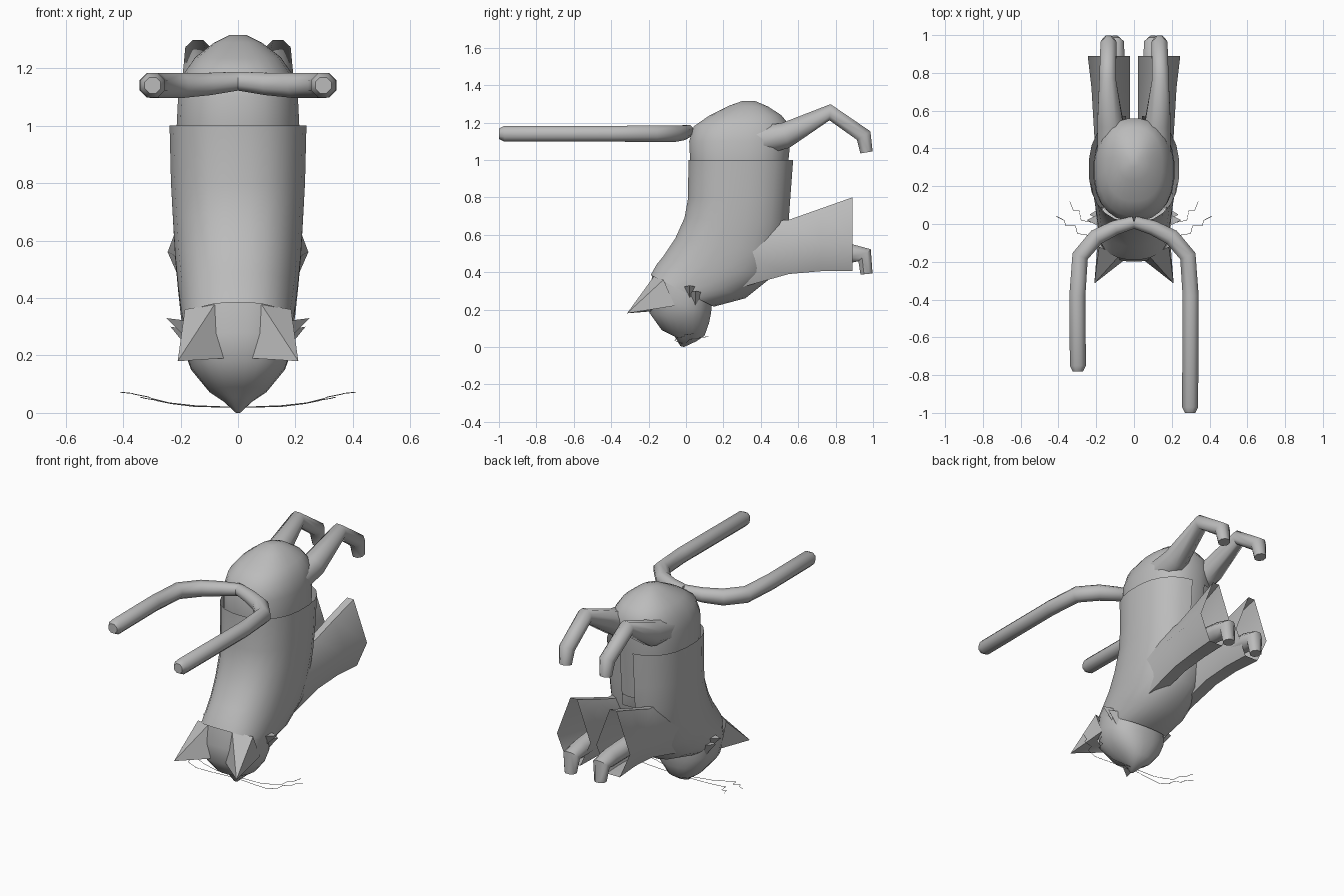
import bpy, bmesh, math
from mathutils import Vector

if "Cube" in bpy.data.objects:
    bpy.data.objects.remove(bpy.data.objects["Cube"])

grey = bpy.data.materials.new("plain grey")
grey.diffuse_color = (0.5, 0.5, 0.5, 1)
grey.use_nodes = True
grey.node_tree.nodes["Principled BSDF"].inputs["Base Color"].default_value = grey.diffuse_color


def finish(name, bm, angle=50, mirror=False):
    bmesh.ops.recalc_face_normals(bm, faces=bm.faces)
    me = bpy.data.meshes.new(name)
    bm.to_mesh(me)
    bm.free()
    ob = bpy.data.objects.new(name, me)
    bpy.context.collection.objects.link(ob)
    me.materials.append(grey)
    if mirror:
        ob.modifiers.new("mirror", 'MIRROR').use_clip = False
    bpy.ops.object.select_all(action='DESELECT')
    bpy.context.view_layer.objects.active = ob
    ob.select_set(True)
    bpy.ops.object.shade_smooth_by_angle(angle=math.radians(angle))
    return ob


def skin(bm, rings, cap0=False, cap1=False, skip=()):
    """Bridge rings of points; skip holds (row, side) faces left open."""
    vs = [[bm.verts.new(p) for p in r] for r in rings]
    n = len(vs[0])
    for i in range(len(vs) - 1):
        for j in range(n):
            if (i, j) not in skip:
                k = (j + 1) % n
                bm.faces.new((vs[i][j], vs[i][k], vs[i + 1][k], vs[i + 1][j]))
    if cap0:
        bm.faces.new(vs[0])
    if cap1:
        bm.faces.new(vs[-1])


def oval(front, back, w, n=24, power=0.85):
    """Rounded ring between two (y, z) points, w = half width in x."""
    out = []
    for j in range(n):
        a = 2 * math.pi * (j - 0.5) / n       # side 0 is centred on the rear
        c, s = math.cos(a), math.sin(a)
        t = 0.5 + 0.5 * math.copysign(abs(c) ** power, c)
        x = w * math.copysign(abs(s) ** power, s)
        out.append((x, front[0] + (back[0] - front[0]) * t,
                    front[1] + (back[1] - front[1]) * t))
    return out


def tube(name, pts, ref, n=8, mirror=True):
    """Tube along (x, y, z, radius) points; ref is normal to the path."""
    bm, rings, ref = bmesh.new(), [], Vector(ref)
    P = [Vector(p[:3]) for p in pts]
    for i, p in enumerate(P):
        a = (p - P[i - 1]).normalized() if i else Vector()
        b = (P[i + 1] - p).normalized() if i < len(P) - 1 else Vector()
        side = (a + b).normalized().cross(ref).normalized()
        r = pts[i][3]
        rings.append([p + r * (math.cos(q) * side + math.sin(q) * ref)
                      for q in (2 * math.pi * (j + 0.5) / n for j in range(n))])
    skin(bm, rings, True, True)
    return finish(name, bm, 50, mirror)


# robe: open at the hem, with a narrow slit down the belly side
bm = bmesh.new()
skin(bm, [oval(*r) for r in (
    ((0.01, 1.00), (0.575, 1.00), 0.24), ((0.01, 0.80), (0.56, 0.80), 0.235),
    ((-0.01, 0.69), (0.55, 0.66), 0.228), ((-0.06, 0.58), (0.52, 0.50), 0.22),
    ((-0.12, 0.49), (0.47, 0.38), 0.21), ((-0.16, 0.44), (0.32, 0.26), 0.20),
    ((-0.19, 0.385), (0.15, 0.215), 0.19))], skip={(0, 0), (1, 0)})
finish("robe", bm)

# lower torso and rump
bm = bmesh.new()
skin(bm, [oval(*r) for r in (
    ((0.03, 0.70), (0.52, 0.70), 0.20), ((0.02, 1.00), (0.55, 1.00), 0.215),
    ((0.015, 1.10), (0.56, 1.10), 0.21), ((0.04, 1.18), (0.56, 1.18), 0.19),
    ((0.12, 1.235), (0.51, 1.24), 0.15), ((0.23, 1.29), (0.44, 1.285), 0.085),
    ((0.30, 1.315), (0.37, 1.315), 0.03))], True, True)
finish("rump", bm)

# head tapering to the nose
bm = bmesh.new()
skin(bm, [oval(*r) for r in (
    ((-0.18, 0.39), (0.14, 0.23), 0.188), ((-0.20, 0.28), (0.135, 0.18), 0.19),
    ((-0.195, 0.18), (0.125, 0.13), 0.165), ((-0.13, 0.09), (0.10, 0.06), 0.10),
    ((-0.06, 0.055), (0.055, 0.03), 0.05), ((-0.03, 0.005), (-0.01, 0.0), 0.01))],
    True, True)
finish("head", bm)

# ears: pointed shells with a hollow on the face side
bm = bmesh.new()
tip, inner, outer, top_out, top_in, hollow = [bm.verts.new(p) for p in (
    (0.21, -0.315, 0.18), (0.05, -0.19, 0.19), (0.19, -0.06, 0.22),
    (0.185, -0.12, 0.36), (0.08, -0.17, 0.38), (0.14, -0.16, 0.22))]
for f in ((tip, top_in, inner), (tip, top_out, top_in), (tip, outer, top_out),
          (tip, inner, hollow), (tip, hollow, outer)):
    bm.faces.new(f)
finish("ear", bm, 40, True)

# cheek tufts
bm = bmesh.new()
for tx, ty, tz in ((0.25, 0.02, 0.33), (0.235, 0.05, 0.30)):
    base = [bm.verts.new(p) for p in (
        (0.17, ty - 0.04, tz - 0.01), (0.17, ty + 0.04, tz - 0.01), (0.17, ty, tz - 0.08))]
    t = bm.verts.new((tx, ty, tz))
    for k in range(3):
        bm.faces.new((base[k], base[(k + 1) % 3], t))
finish("cheek_tuft", bm, 20, True)

# flared six-sided sleeves, open at the cuff
def cuff(y, xa, xb, z0, zm, z1):
    m, q = (xa + xb) / 2, (xb - xa) / 5
    return [(m + q * 0.5, y, z1), (xb, y, zm), (m + q, y, z0),
            (m - q, y, z0), (xa, y, zm), (m - q * 0.5, y, z1)]

bm = bmesh.new()
skin(bm, [cuff(0.30, 0.03, 0.20, 0.32, 0.50, 0.66), cuff(0.55, 0.02, 0.215, 0.39, 0.54, 0.68),
          cuff(0.72, 0.02, 0.225, 0.405, 0.55, 0.74), cuff(0.89, 0.02, 0.245, 0.405, 0.56, 0.80)])
finish("sleeve", bm, 50, True)

# front paws and hind legs
tube("front_paw", [(0.11, 0.55, 0.52, 0.06), (0.10, 0.88, 0.50, 0.055),
                   (0.10, 0.955, 0.49, 0.05), (0.10, 0.965, 0.39, 0.035)], (1, 0, 0))
tube("hind_leg", [(0.11, 0.36, 1.10, 0.09), (0.125, 0.53, 1.13, 0.075),
                  (0.14, 0.77, 1.255, 0.047), (0.135, 0.95, 1.13, 0.046),
                  (0.135, 0.965, 1.04, 0.036)], (1, 0, 0))

# two tails sharing one root, the right one longer
for s, name, end in ((1, "right_tail", -1.0), (-1, "left_tail", -0.78)):
    tube(name, [(0, 0.01, 1.155, 0.035), (s * 0.10, -0.02, 1.145, 0.042),
                (s * 0.20, -0.07, 1.14, 0.047), (s * 0.285, -0.17, 1.14, 0.047),
                (s * 0.30, -0.38, 1.14, 0.046), (s * 0.297, end + 0.03, 1.14, 0.046),
                (s * 0.297, end, 1.14, 0.03)], (0, 0, 1), 8, False)

# whiskers: two kinked hairs on each side
for s, side in ((1, "right"), (-1, "left")):
    cu = bpy.data.curves.new(side + "_whiskers", 'CURVE')
    cu.dimensions = '3D'
    cu.bevel_depth = 0.0015
    cu.bevel_resolution = 0
    for path in (((0.02, -0.02, 0.02), (0.15, -0.04, 0.025), (0.24, -0.06, 0.035),
                  (0.30, -0.05, 0.05), (0.31, -0.01, 0.055), (0.36, -0.01, 0.065),
                  (0.37, 0.02, 0.068), (0.41, 0.04, 0.072)),
                 ((0.02, 0.0, 0.02), (0.15, 0.0, 0.022), (0.23, 0.01, 0.032),
                  (0.28, 0.02, 0.042), (0.29, 0.07, 0.045), (0.32, 0.07, 0.05),
                  (0.34, 0.12, 0.055))):
        sp = cu.splines.new('POLY')
        sp.points.add(len(path) - 1)
        for pt, (x, y, z) in zip(sp.points, path):
            pt.co = (s * x, y, z, 1)
    cu.materials.append(grey)
    bpy.context.collection.objects.link(bpy.data.objects.new(side + "_whiskers", cu))
